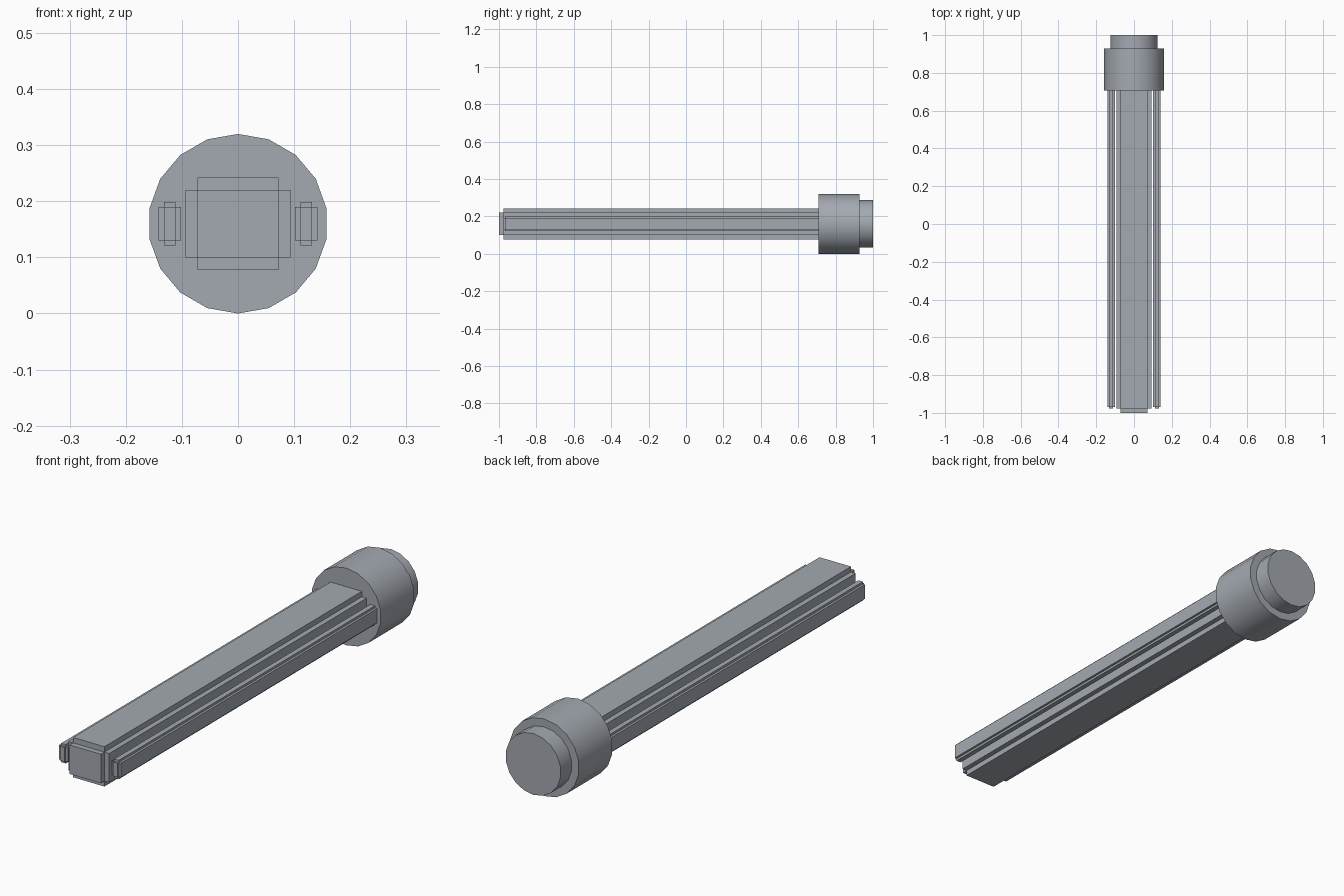
import bpy, bmesh
from math import sin, cos, pi, radians
from mathutils import Vector

if "Cube" in bpy.data.objects:
    bpy.data.objects.remove(bpy.data.objects["Cube"])

CENTER_Z = 0.16
SIDES = 18

# Dark blue-grey metal
metal = bpy.data.materials.new("dark_metal")
metal.diffuse_color = (0.37, 0.40, 0.44, 1)
metal.use_nodes = True
metal.node_tree.nodes["Principled BSDF"].inputs["Base Color"].default_value = metal.diffuse_color


def finish(bm, name):
    bmesh.ops.recalc_face_normals(bm, faces=bm.faces)
    mesh = bpy.data.meshes.new(name)
    bm.to_mesh(mesh)
    bm.free()
    mesh.materials.append(metal)
    obj = bpy.data.objects.new(name, mesh)
    bpy.context.collection.objects.link(obj)
    return obj


def stepped_bar(name, cx, half_x, half_z, y0, y1, step):
    """Box core whose long sides and front face are each extruded outwards."""
    bm = bmesh.new()
    bmesh.ops.create_cube(bm, size=2)
    for v in bm.verts:
        v.co = Vector((cx + v.co.x * half_x,
                       (y0 + y1) / 2 + v.co.y * (y1 - y0) / 2,
                       CENTER_Z + v.co.z * half_z))
    bm.normal_update()
    faces = [f for f in bm.faces if f.normal.y < 0.5]
    offsets = [Vector([n * s for n, s in zip(f.normal, step)]) for f in faces]
    for face, offset in zip(faces, offsets):
        new = bmesh.ops.extrude_discrete_faces(bm, faces=[face])["faces"][0]
        bmesh.ops.translate(bm, verts=new.verts, vec=offset)
    return finish(bm, name)


def cylinder(name, radius, y0, y1):
    """Cylinder along y with a vertex at the top."""
    bm = bmesh.new()
    rings = []
    for y in (y0, y1):
        rings.append([bm.verts.new((radius * sin(2 * pi * i / SIDES), y,
                                    CENTER_Z + radius * cos(2 * pi * i / SIDES)))
                      for i in range(SIDES)])
        bm.faces.new(rings[-1])
    for i in range(SIDES):
        j = (i + 1) % SIDES
        bm.faces.new((rings[0][i], rings[0][j], rings[1][j], rings[1][i]))
    obj = finish(bm, name)
    bpy.ops.object.select_all(action='DESELECT')
    obj.select_set(True)
    bpy.context.view_layer.objects.active = obj
    bpy.ops.object.shade_smooth_by_angle(angle=radians(30))
    return obj


# Central bar
stepped_bar("main_bar", 0, 0.072, 0.06, -0.977, 0.72, (0.0215, 0.023, 0.0225))

# Thin rails on both sides
for side, label in ((-1, "left"), (1, "right")):
    stepped_bar(label + "_rail", side * 0.1215, 0.0105, 0.0295, -0.969, 0.72,
                (0.0095, 0.007, 0.0095))

# Round head and its end cap
cylinder("head", 0.16, 0.708, 0.928)
cylinder("end_cap", 0.127, 0.928, 1.0)
